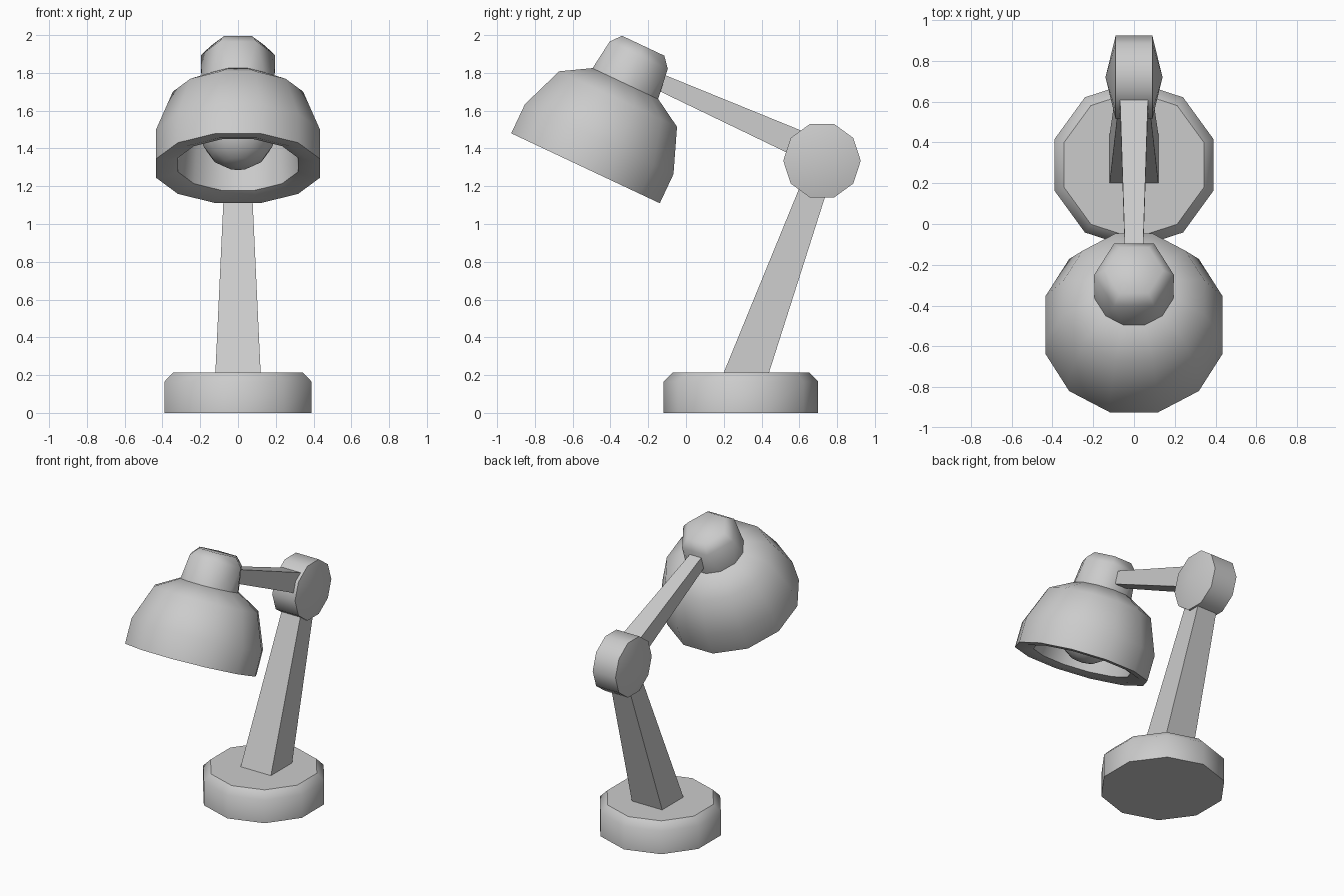
import bpy, bmesh
from math import sin, cos, pi, radians
from mathutils import Matrix, Vector

if "Cube" in bpy.data.objects:
    bpy.data.objects.remove(bpy.data.objects["Cube"])


def finish(name, bm, matrix=Matrix(), angle=45):
    bm.transform(matrix)
    bmesh.ops.recalc_face_normals(bm, faces=bm.faces[:])
    mesh = bpy.data.meshes.new(name)
    bm.to_mesh(mesh)
    bm.free()
    ob = bpy.data.objects.new(name, mesh)
    bpy.context.collection.objects.link(ob)
    bpy.ops.object.select_all(action='DESELECT')
    ob.select_set(True)
    bpy.context.view_layer.objects.active = ob
    if angle:
        bpy.ops.object.shade_smooth_by_angle(angle=radians(angle))
    return ob


def ring(bm, r, h, n, start):
    return [bm.verts.new((r * cos(start + 2 * pi * i / n), r * sin(start + 2 * pi * i / n), h))
            for i in range(n)]


def lathe(name, profile, n, start, matrix, angle=45):
    """Spin (radius, height) points into n sides; radius 0 at an end makes a point."""
    bm = bmesh.new()
    rings = [[bm.verts.new((0, 0, h))] * n if r == 0 else ring(bm, r, h, n, start)
             for r, h in profile]
    for a, b in zip(rings, rings[1:]):
        for i in range(n):
            j = (i + 1) % n
            bm.faces.new(list(dict.fromkeys((a[i], a[j], b[j], b[i]))))
    for (r, h), loop in ((profile[0], rings[0]), (profile[-1], rings[-1])):
        if r:
            bm.faces.new(loop)
    return finish(name, bm, matrix, angle)


def beam(name, quad_a, quad_b):
    """Tapered square bar; each end is (half width, two (y, z) corners)."""
    bm = bmesh.new()
    for w, p, q in (quad_a, quad_b):
        for y, z in (p, q):
            for s in (-w, w):
                bm.verts.new((s, y, z))
    bmesh.ops.convex_hull(bm, input=bm.verts[:])
    bmesh.ops.dissolve_limit(bm, angle_limit=0.02, verts=bm.verts[:], edges=bm.edges[:])
    return finish(name, bm, angle=0)


# Weighted foot
lathe("base", [(.41, 0), (.41, .165), (.36, .215)], 10, pi / 2,
      Matrix.Translation((0, .29, 0)))

# Arms
beam("lower_arm", (.122, (.18, .165), (.424, .165)), (.069, (.645, 1.3), (.786, 1.3)))
beam("upper_arm", (.071, (.69, 1.462), (.63, 1.332)), (.044, (-.14, 1.80), (-.175, 1.72)))

# Elbow joint, a ten-sided disc with slightly domed faces
lathe("elbow_joint", [(0, -.14), (.205, -.09), (.205, .09), (0, .14)], 10, pi / 2,
      Matrix.Translation((0, .72, 1.335)) @ Matrix.Rotation(pi / 2, 4, 'Y'))

# Tilted frame for the lamp head, origin at the rim centre
head = Matrix.Translation((0, -.532, 1.295)) @ Matrix.Rotation(radians(-25.2), 4, 'X')

# Shade with a hollow inside
lathe("shade", [(.2, .495), (.357, .405), (.45, .17), (.45, 0), (.39, 0), (.33, .02),
                (.30, .33), (.16, .43)], 12, pi / 12, head)

# Cap: twelve-sided bottom narrowing to a six-sided top
bm = bmesh.new()
ring(bm, .2, .485, 12, pi / 12)
ring(bm, .196, .662, 6, 0)
ring(bm, .143, .717, 6, 0)
bmesh.ops.convex_hull(bm, input=bm.verts[:])
bmesh.ops.dissolve_limit(bm, angle_limit=0.02, verts=bm.verts[:], edges=bm.edges[:])
finish("shade_cap", bm, head, 62)

# Bulb
bm = bmesh.new()
bmesh.ops.create_uvsphere(bm, u_segments=12, v_segments=8, radius=.2)
finish("bulb", bm, head @ Matrix.Translation((0, 0, .21)), 60)
